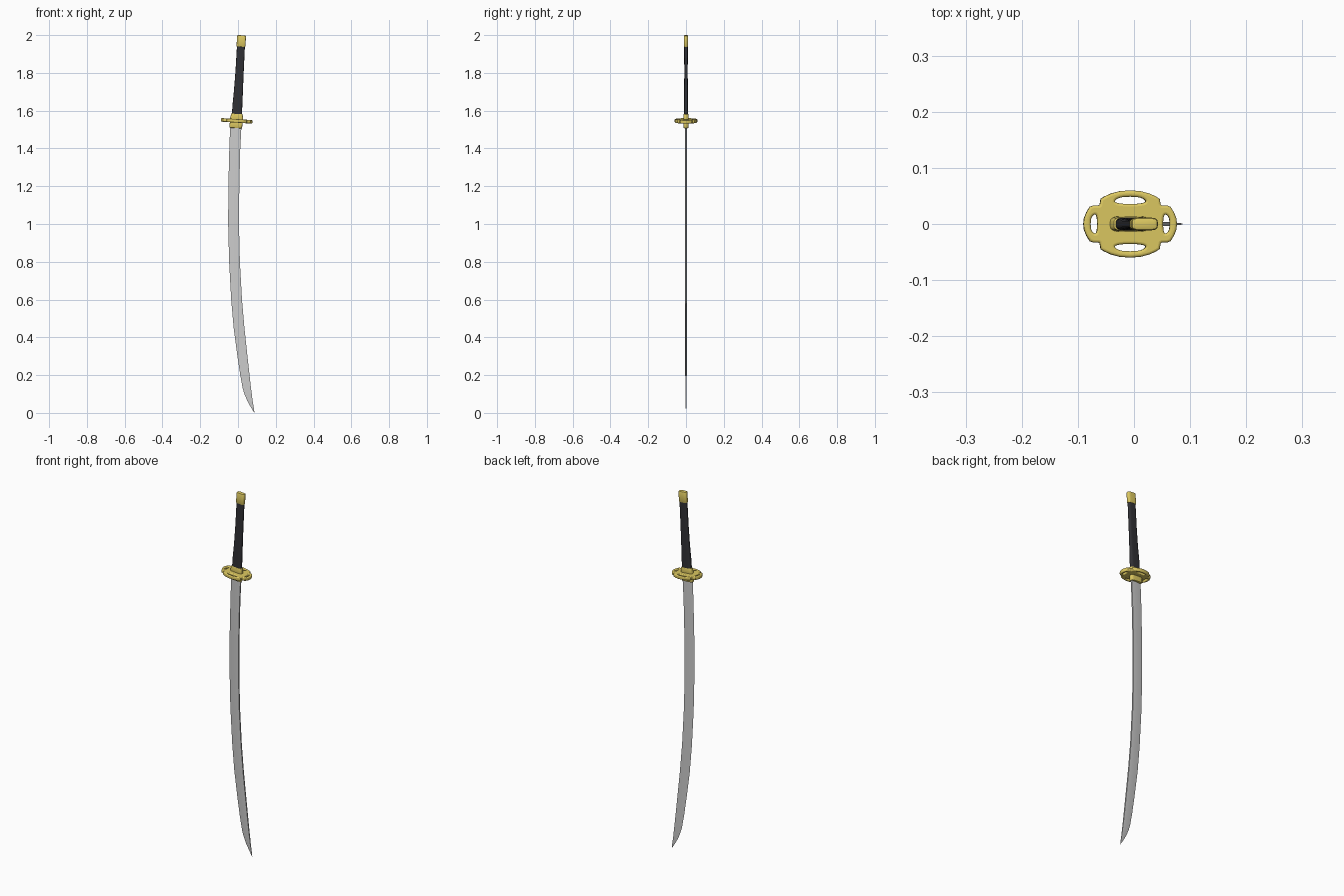
import bpy, bmesh, math

if "Cube" in bpy.data.objects:
    bpy.data.objects.remove(bpy.data.objects["Cube"])

TILT = 0.065  # the hilt leans slightly towards +x


def material(name, rgb):
    m = bpy.data.materials.new(name)
    m.diffuse_color = (*rgb, 1)
    m.use_nodes = True
    m.node_tree.nodes["Principled BSDF"].inputs["Base Color"].default_value = m.diffuse_color
    return m


GOLD = material("gold", (0.72, 0.58, 0.12))
BLACK = material("black", (0.03, 0.03, 0.035))


def finish(obj, mat=None, angle=35):
    if mat:
        obj.data.materials.append(mat)
    bpy.ops.object.select_all(action='DESELECT')
    obj.select_set(True)
    bpy.context.view_layer.objects.active = obj
    bpy.ops.object.shade_smooth_by_angle(angle=math.radians(angle))


def loft(name, rings, mat=None, angle=35):
    """Skin a list of equal-length point rings and close both ends."""
    bm = bmesh.new()
    rows = [[bm.verts.new(p) for p in ring] for ring in rings]
    n = len(rows[0])
    for a, b in zip(rows, rows[1:]):
        for i in range(n):
            j = (i + 1) % n
            bm.faces.new((a[i], a[j], b[j], b[i]))
    bm.faces.new(rows[0])
    bm.faces.new(rows[-1])
    bmesh.ops.remove_doubles(bm, verts=bm.verts, dist=1e-6)
    bmesh.ops.recalc_face_normals(bm, faces=bm.faces)
    me = bpy.data.meshes.new(name)
    bm.to_mesh(me)
    bm.free()
    obj = bpy.data.objects.new(name, me)
    bpy.context.collection.objects.link(obj)
    finish(obj, mat, angle)


def oval(cx, cz, hx, hy, n=32, power=0.5):
    """Rounded-rectangle ring, tilted with the hilt."""
    ring = []
    for i in range(n):
        t = 2 * math.pi * (i + 0.5) / n
        c, s = math.cos(t), math.sin(t)
        u = hx * math.copysign(abs(c) ** power, c)
        v = hy * math.copysign(abs(s) ** power, s)
        ring.append((cx + u * math.cos(TILT), v, cz - u * math.sin(TILT)))
    return ring


def block(name, bottom, top, mat, r=0.004):
    """Oval block between two (x, z, half width, half depth) ends, softened rims."""
    (x0, z0, a0, b0), (x1, z1, a1, b1) = bottom, top
    loft(name, [oval(x0, z0, a0 - r, b0 - r), oval(x0, z0 + r * .3, a0 - r * .3, b0 - r * .3),
                oval(x0, z0 + r, a0, b0), oval(x1, z1 - r, a1, b1),
                oval(x1, z1 - r * .3, a1 - r * .3, b1 - r * .3),
                oval(x1, z1, a1 - r, b1 - r)], mat)


# Blade: height, cutting edge x, spine x, half thickness
stations = [(1.53, -.041, .019, .0045), (1.4, -.046, .012, .0045), (1.2, -.051, .007, .0045),
            (1.0, -.052, .005, .0045), (.8, -.047, .010, .0045), (.6, -.036, .021, .0044),
            (.45, -.023, .034, .0043), (.3, -.003, .050, .0042), (.2, .012, .061, .004),
            (.13, .025, .069, .0036), (.1, .034, .073, .0032), (.066, .048, .077, .0026),
            (.03, .068, .083, .0017), (0, .0865, .0875, .0003)]
blade = []
for z, e, s, t in stations:
    m = e + (s - e) * 0.62
    blade.append([(e, 0, z), (m, -t, z), (s, -t * .85, z), (s, t * .85, z), (m, t, z)])
loft("blade", blade, angle=25)

# Collars either side of the guard, grip and end cap
block("blade_collar", (-.012, 1.508, .034, .013), (-.009, 1.545, .034, .014), GOLD)
block("grip_collar", (-.008, 1.545, .036, .014), (-.006, 1.584, .031, .013), GOLD)
loft("grip", [oval(-.006, 1.57, .027, .0115), oval(-.003, 1.63, .026, .011),
              oval(.002, 1.70, .024, .0095), oval(.008, 1.80, .022, .0092),
              oval(.016, 1.95, .021, .0095)], BLACK)
block("end_cap", (.0155, 1.937, .0235, .0115), (.019, 1.999, .0235, .0115), GOLD, r=.005)


# Guard: lobed plate with four openings, bevelled as a filled flat curve
def add_loop(curve, pts):
    sp = curve.splines.new('POLY')
    sp.points.add(len(pts) - 1)
    for p, (x, y) in zip(sp.points, pts):
        p.co = (x, y, 0, 1)
    sp.use_cyclic_u = True


curve = bpy.data.curves.new("guard", 'CURVE')
curve.dimensions = '2D'
curve.fill_mode = 'BOTH'
curve.extrude = 0.005
curve.bevel_depth = 0.0045
curve.bevel_resolution = 3

# one quarter of the outline, from the side lobe to the front lobe
quarter = [(.079, 0), (.078, .009), (.074, .019), (.069, .027), (.065, .0285), (.055, .0285),
           (.051, .031), (.0495, .036), (.0485, .042), (.044, .045), (.033, .050),
           (.018, .054), (0, .0555)]
half = quarter + [(-x, y) for x, y in quarter[-2::-1]]
add_loop(curve, half + [(x, -y) for x, y in half[-2:0:-1]])


def opening(length, inner, outer):
    """Lens-shaped slot: gentle inner side, bowed outer side."""
    pts = []
    for i in range(24):
        t = 2 * math.pi * i / 24
        c, s = math.cos(t), math.sin(t)
        mid = inner + (outer - inner) * .5
        bow = .004 * (1 - c * c) - .002
        pts.append((length * math.copysign(abs(c) ** .7, c),
                    mid + (outer - inner) * .5 * math.copysign(abs(s) ** .7, s) + (bow if s > 0 else 0)))
    return pts


for sign in (1, -1):
    add_loop(curve, [(x, sign * y) for x, y in opening(.033, .031, .0535 - .002)][::-sign])
    add_loop(curve, [(sign * y, x) for x, y in opening(.022, .054, .0755 - .002)][::sign])

# openings are drawn oversize because the bevel grows into them
for sp in curve.splines[1:]:
    cx = sum(p.co.x for p in sp.points) / len(sp.points)
    cy = sum(p.co.y for p in sp.points) / len(sp.points)
    for p in sp.points:
        p.co.x = cx + (p.co.x - cx) * .97
        p.co.y = cy + (p.co.y - cy) * .97

guard = bpy.data.objects.new("guard", curve)
bpy.context.collection.objects.link(guard)
guard.location = (-.007, 0, 1.546)
guard.rotation_euler = (0, TILT, 0)
bpy.ops.object.select_all(action='DESELECT')
guard.select_set(True)
bpy.context.view_layer.objects.active = guard
bpy.ops.object.convert(target='MESH')
finish(bpy.context.object, GOLD)
